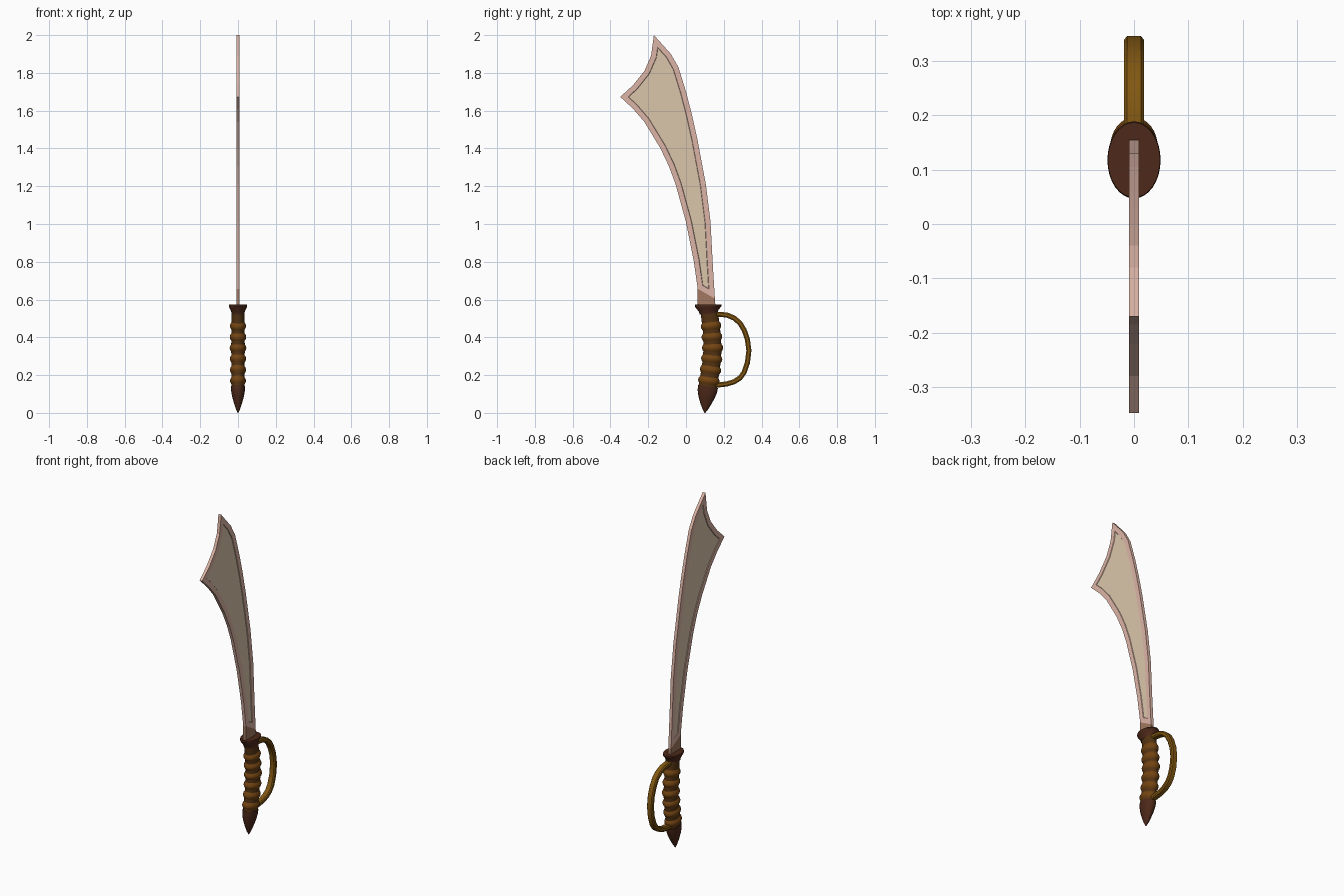
import bpy, bmesh, math
from mathutils import Vector

if "Cube" in bpy.data.objects:
    bpy.data.objects.remove(bpy.data.objects["Cube"])


def material(name, rgb):
    m = bpy.data.materials.new(name)
    m.diffuse_color = (*rgb, 1)
    m.use_nodes = True
    m.node_tree.nodes["Principled BSDF"].inputs["Base Color"].default_value = m.diffuse_color
    return m


EDGE = material("blade_edge", (0.72, 0.46, 0.38))
PANEL = material("blade_panel", (0.70, 0.56, 0.40))
RICASSO = material("ricasso", (0.36, 0.19, 0.12))
DARK = material("dark_wood", (0.075, 0.022, 0.010))
GRIP = material("grip_leather", (0.085, 0.032, 0.006))
WRAP = material("grip_wrap", (0.17, 0.058, 0.006))
BRASS = material("brass", (0.22, 0.095, 0.006))


def finish(name, bm, mats, smooth=True):
    bmesh.ops.recalc_face_normals(bm, faces=bm.faces[:])
    me = bpy.data.meshes.new(name)
    bm.to_mesh(me)
    bm.free()
    ob = bpy.data.objects.new(name, me)
    bpy.context.collection.objects.link(ob)
    for m in mats:
        me.materials.append(m)
    if smooth:
        bpy.ops.object.select_all(action='DESELECT')
        bpy.context.view_layer.objects.active = ob
        ob.select_set(True)
        bpy.ops.object.shade_smooth_by_angle(angle=math.radians(35))
    return ob


def ellipse(n):
    return [(math.cos(2 * math.pi * i / n), math.sin(2 * math.pi * i / n)) for i in range(n)]


def loft(name, stations, section, mat):
    """Sweep a unit section through (y, z, half_depth, half_width) stations in the YZ plane."""
    bm = bmesh.new()
    rings = []
    for i, (y, z, ry, rx) in enumerate(stations):
        a, b = stations[max(i - 1, 0)], stations[min(i + 1, len(stations) - 1)]
        t = Vector((0, b[0] - a[0], b[1] - a[1])).normalized()
        n = Vector((0, t.z, -t.y))
        c = Vector((0, y, z))
        rings.append([bm.verts.new(c + n * ry * v + Vector((rx * u, 0, 0))) for u, v in section])
    k = len(section)
    for r, s in zip(rings, rings[1:]):
        for j in range(k):
            bm.faces.new((r[j], r[(j + 1) % k], s[(j + 1) % k], s[j]))
    bm.faces.new(rings[0])
    bm.faces.new(rings[-1])
    return finish(name, bm, [mat])


def prism(outline, half):
    """Flat plate from a (y, z) outline, centred on x = 0."""
    bm = bmesh.new()
    f = bm.faces.new([bm.verts.new((-half, y, z)) for y, z in outline])
    ext = bmesh.ops.extrude_face_region(bm, geom=[f], use_keep_orig=True)["geom"]
    bmesh.ops.translate(bm, verts=[g for g in ext if isinstance(g, bmesh.types.BMVert)],
                        vec=(2 * half, 0, 0))
    bmesh.ops.recalc_face_normals(bm, faces=bm.faces[:])
    return bm


# Blade: flared sabre outline with a recessed panel on both sides
spine = [(0.153, 0.605), (0.141, 0.80), (0.13, 1.01), (0.105, 1.21), (0.06, 1.45), (0.031, 1.58),
         (0.0, 1.70), (-0.04, 1.83), (-0.08, 1.90)]
point = [(-0.17, 2.0), (-0.185, 1.89), (-0.22, 1.81), (-0.28, 1.735), (-0.348, 1.673)]
edge = [(-0.28, 1.61), (-0.22, 1.54), (-0.135, 1.40), (-0.09, 1.305), (-0.055, 1.21), (0.0, 1.01),
        (0.04, 0.81), (0.062, 0.657)]
bm = prism(spine + point + edge, 0.009)
for f in [f for f in bm.faces if len(f.verts) > 4]:
    bmesh.ops.inset_region(bm, faces=[f], thickness=0.028, use_even_offset=True)
    bmesh.ops.inset_region(bm, faces=[f], thickness=0.002, depth=-0.003, use_even_offset=True)
    f.material_index = 1
finish("blade", bm, [EDGE, PANEL], smooth=False)

# Ricasso: plain block at the blade root
finish("ricasso", prism([(0.06, 0.55), (0.157, 0.55), (0.153, 0.605), (0.062, 0.657)], 0.009),
       [RICASSO], smooth=False)

# Collar
ROUND = ellipse(32)
loft("collar", [(0.120, 0.525, 0.048, 0.034), (0.119, 0.54, 0.052, 0.037),
                (0.118, 0.558, 0.066, 0.046), (0.118, 0.566, 0.071, 0.049),
                (0.118, 0.573, 0.069, 0.048)], ROUND, DARK)

# Grip core: (y, z, half_depth, half_width)
keys = [(0.113, 0.12, 0.050, 0.034), (0.121, 0.17, 0.049, 0.034), (0.133, 0.25, 0.048, 0.035),
        (0.141, 0.34, 0.048, 0.036), (0.134, 0.45, 0.046, 0.035), (0.122, 0.54, 0.046, 0.033)]
loft("grip", keys, ROUND, GRIP)


def grip_at(z):
    for a, b in zip(keys, keys[1:]):
        if z <= b[1]:
            t = (z - a[1]) / (b[1] - a[1])
            return [p + (q - p) * t for p, q in zip(a, b)]


# Raised wraps around the grip
for i in range(6):
    y, z, ry, rx = grip_at(0.17 + 0.058 * i)
    slope = (grip_at(z + 0.03)[0] - grip_at(z - 0.03)[0]) / 0.06
    band = []
    for s in range(-4, 5):
        d, bulge = 0.021 * s / 4, 0.009 * math.cos(s / 4 * math.pi / 2) - 0.001
        band.append((y + slope * d, z + d, ry + bulge, rx + bulge))
    loft(f"grip_wrap_{i + 1}", band, ROUND, WRAP)

# Pointed pommel
loft("pommel", [(0.100, 0.0, 0.002, 0.002), (0.102, 0.02, 0.015, 0.011), (0.105, 0.05, 0.030, 0.021),
                (0.109, 0.085, 0.044, 0.031), (0.113, 0.115, 0.052, 0.036),
                (0.117, 0.14, 0.053, 0.037)], ROUND, DARK)

# Knuckle bow: chamfered bar sweeping from collar to pommel
bow = [(0.13, 0.520), (0.18, 0.522), (0.22, 0.517), (0.255, 0.502), (0.286, 0.475), (0.308, 0.438),
       (0.325, 0.39), (0.333, 0.33), (0.325, 0.265), (0.308, 0.215), (0.286, 0.185), (0.255, 0.165),
       (0.215, 0.153), (0.17, 0.148), (0.12, 0.146)]
bar = [(1, .5), (.7, 1), (-.7, 1), (-1, .5), (-1, -.5), (-.7, -1), (.7, -1), (1, -.5)]
loft("knuckle_bow", [(y, z, 0.0135, 0.018) for y, z in bow], bar, BRASS)
